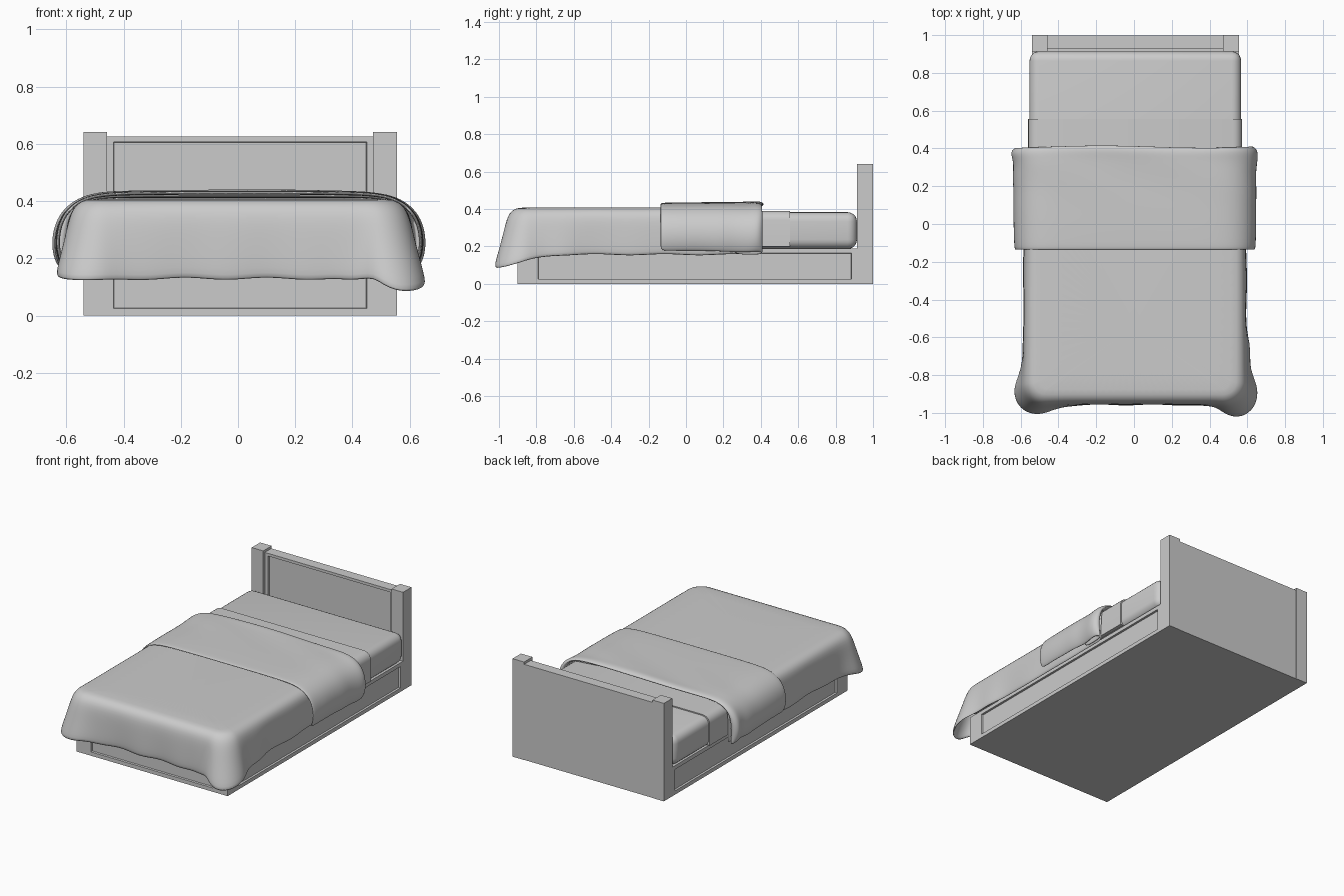
import bpy, bmesh, math
from mathutils import Vector

if "Cube" in bpy.data.objects:
    bpy.data.objects.remove(bpy.data.objects["Cube"])


def finish(name, bm, smooth=None):
    bmesh.ops.recalc_face_normals(bm, faces=bm.faces)
    me = bpy.data.meshes.new(name)
    bm.to_mesh(me)
    bm.free()
    ob = bpy.data.objects.new(name, me)
    bpy.context.collection.objects.link(ob)
    if smooth:
        bpy.ops.object.select_all(action='DESELECT')
        ob.select_set(True)
        bpy.context.view_layer.objects.active = ob
        bpy.ops.object.shade_smooth_by_angle(angle=math.radians(smooth))
    return ob


def box_bm(lo, hi):
    bm = bmesh.new()
    bmesh.ops.create_cube(bm, size=1)
    for v in bm.verts:
        v.co = [lo[i] + (v.co[i] + 0.5) * (hi[i] - lo[i]) for i in range(3)]
    bm.normal_update()
    return bm


def recess(bm, direction, axis, a, z, depth=0.012):
    """Sink a rectangular panel (span a along axis, span z upwards) into one face."""
    face = max(bm.faces, key=lambda f: f.normal.dot(Vector(direction)) * f.calc_area()
               if f.normal.dot(Vector(direction)) > 0.9 else -1)
    mid = face.calc_center_median()
    bmesh.ops.inset_individual(bm, faces=[face], thickness=0.01)
    for v in face.verts:
        v.co[axis] = a[0] if v.co[axis] < mid[axis] else a[1]
        v.co.z = z[0] if v.co.z < mid.z else z[1]
    bmesh.ops.inset_individual(bm, faces=[face], thickness=0.003, depth=-depth)
    bm.normal_update()


def gauss(x, s):
    return math.exp(-(x / s) ** 2)


# Bed base with sunken panels on front and sides
bm = box_bm((-0.54, -0.9, 0), (0.555, 0.93, 0.19))
recess(bm, (0, -1, 0), 0, (-0.435, 0.45), (0.025, 0.165))
for sx in (-1, 1):
    recess(bm, (sx, 0, 0), 1, (-0.79, 0.885), (0.025, 0.165))
finish("bed_base", bm)

# Headboard panel and posts
bm = box_bm((-0.47, 0.93, 0), (0.48, 0.998, 0.625))
recess(bm, (0, -1, 0), 0, (-0.435, 0.45), (0.2, 0.607))
finish("headboard_panel", bm)
for side, x in (("left", -0.54), ("right", 0.472)):
    finish("headboard_post_" + side, box_bm((x, 0.913, 0), (x + 0.083, 1.0, 0.641)))

# Mattress
bm = box_bm((-0.553, -0.88, 0.187), (0.567, 0.914, 0.383))
bmesh.ops.bevel(bm, geom=bm.edges[:], offset=0.05, segments=5, profile=0.5, affect='EDGES')
finish("mattress", bm, 40)

# Fitted sheet, slightly larger than the mattress
bm = box_bm((-0.56, -0.86, 0.2), (0.573, 0.555, 0.39))
long_edges = [e for e in bm.edges if abs(e.verts[0].co.y - e.verts[1].co.y) > 1
              and e.verts[0].co.z > 0.3]
bmesh.ops.bevel(bm, geom=long_edges, offset=0.05, segments=5, profile=0.5, affect='EDGES')
finish("sheet", bm, 40)

# Blanket: skirt swept along a U-shaped path, flat top cap
CX, W, FRONT, R = 0.005, 0.588, -0.955, 0.12
path = []
for i in range(18):
    path.append((-W, 0.395 - i / 18 * (0.395 - FRONT - R), -1, 0))
for i in range(9):
    a = math.pi + i / 8 * math.pi / 2
    path.append((-W + R + R * math.cos(a), FRONT + R + R * math.sin(a), math.cos(a), math.sin(a)))
for i in range(1, 12):
    path.append((-(W - R) * (1 - i / 12), FRONT, 0, -1))
path.append((0, FRONT, 0, -1))
path += [(-x, y, -nx, ny) for x, y, nx, ny in reversed(path[:-1])]
profile = [(-0.09, 0), (-0.05, 0.012), (-0.022, 0.07), (-0.006, 0.17), (0, 0.32),
           (0.002, 0.5), (0.003, 0.7), (0.003, 0.87), (0, 1)]
bm = bmesh.new()
cols = []
for x, y, nx, ny in path:
    right = x > 0
    corner = gauss(math.hypot(abs(x) - 0.55, y + 0.92), 0.13)
    side = gauss(y + 0.66, 0.07) * 0.02 if right and nx > 0.9 else 0
    wave = 0.004 * math.sin(22 * x + 17 * y)
    drop = 0.255 + 0.027 * max(0, -ny) + wave + corner * (0.045 if right else 0.01)
    # small tuck just inside the right-hand corner
    drop -= 0.035 * gauss(x - 0.46, 0.035) * max(0, -ny)
    col = []
    for out, t in profile:
        o = out + t ** 1.3 * (corner * (0.095 if right else 0.08) + side + wave)
        o -= 0.02 * gauss(x - 0.44, 0.05) * max(0, -ny) * t
        col.append(bm.verts.new((CX + x + nx * o, y + ny * o, 0.409 - t * drop)))
    cols.append(col)
for a, b in zip(cols, cols[1:]):
    for k in range(len(profile) - 1):
        bm.faces.new((a[k], b[k], b[k + 1], a[k + 1]))
bm.faces.new([c[0] for c in cols])
blanket = finish("blanket", bm, 80)
top = max(blanket.data.polygons, key=lambda p: p.area)
if top.normal.z < 0:
    blanket.data.flip_normals()
sol = blanket.modifiers.new("thickness", 'SOLIDIFY')
sol.thickness, sol.offset = 0.012, -1
sub = blanket.modifiers.new("smooth", 'SUBSURF')
sub.levels = sub.render_levels = 1

# Turned-down top of the blanket: rows go under, round the roll, and back over
outer = [(0, .436), (.2, .436), (.38, .435), (.48, .43), (.55, .413), (.605, .375),
         (.636, .32), (.645, .26), (.638, .21), (.622, .175)]
inner = [(0, .411), (.2, .411), (.38, .411), (.48, .409), (.545, .393), (.58, .358),
         (.592, .31), (.596, .255), (.596, .2), (.594, .155)]
rows = [(0.25, 0), (0.36, 0.02), (0.395, 0.12), (0.412, 0.45), (0.408, 0.85), (0.385, 1.18),
        (0.35, 1.1), (0.31, 1.06), (0.25, 1.02), (0.18, 1.0), (0.1, 1), (0, 1), (-0.08, 0.95), (-0.138, 0.9)]
bm = bmesh.new()
grid = []
for y, d in rows:
    row = []
    for sx in (-1, 1):
        pts = list(zip(inner, outer))
        for (xi, zi), (xo, zo) in (reversed(pts) if sx < 0 else pts[1:]):
            x, z = sx * (xi + d * (xo - xi)), zi + d * (zo - zi)
            low = (0.43 - z) / 0.25
            ruffle = max(0, min(1, (y - 0.02) / 0.3)) * d
            x += sx * low * ruffle * (0.007 * math.sin(38 * y + sx) - (0.002 if sx > 0 else -0.003))
            z += ruffle * (0.003 * math.sin(9 * x + 20 * y) - 0.014 * max(0, low - 0.4))
            yy = y + (0.007 * math.sin(6 * x + 2.6) if y > 0.3 else 0)
            row.append(bm.verts.new((x + CX, yy, z)))
    grid.append(row)
for a, b in zip(grid, grid[1:]):
    for k in range(len(a) - 1):
        bm.faces.new((a[k], a[k + 1], b[k + 1], b[k]))
fold = finish("blanket_fold", bm, 80)
outer_top = max(fold.data.polygons, key=lambda p: -p.center.y - abs(p.center.x))
if outer_top.normal.z < 0:
    fold.data.flip_normals()
sol = fold.modifiers.new("thickness", 'SOLIDIFY')
sol.thickness, sol.offset = 0.012, -1
sub = fold.modifiers.new("smooth", 'SUBSURF')
sub.levels = sub.render_levels = 2
